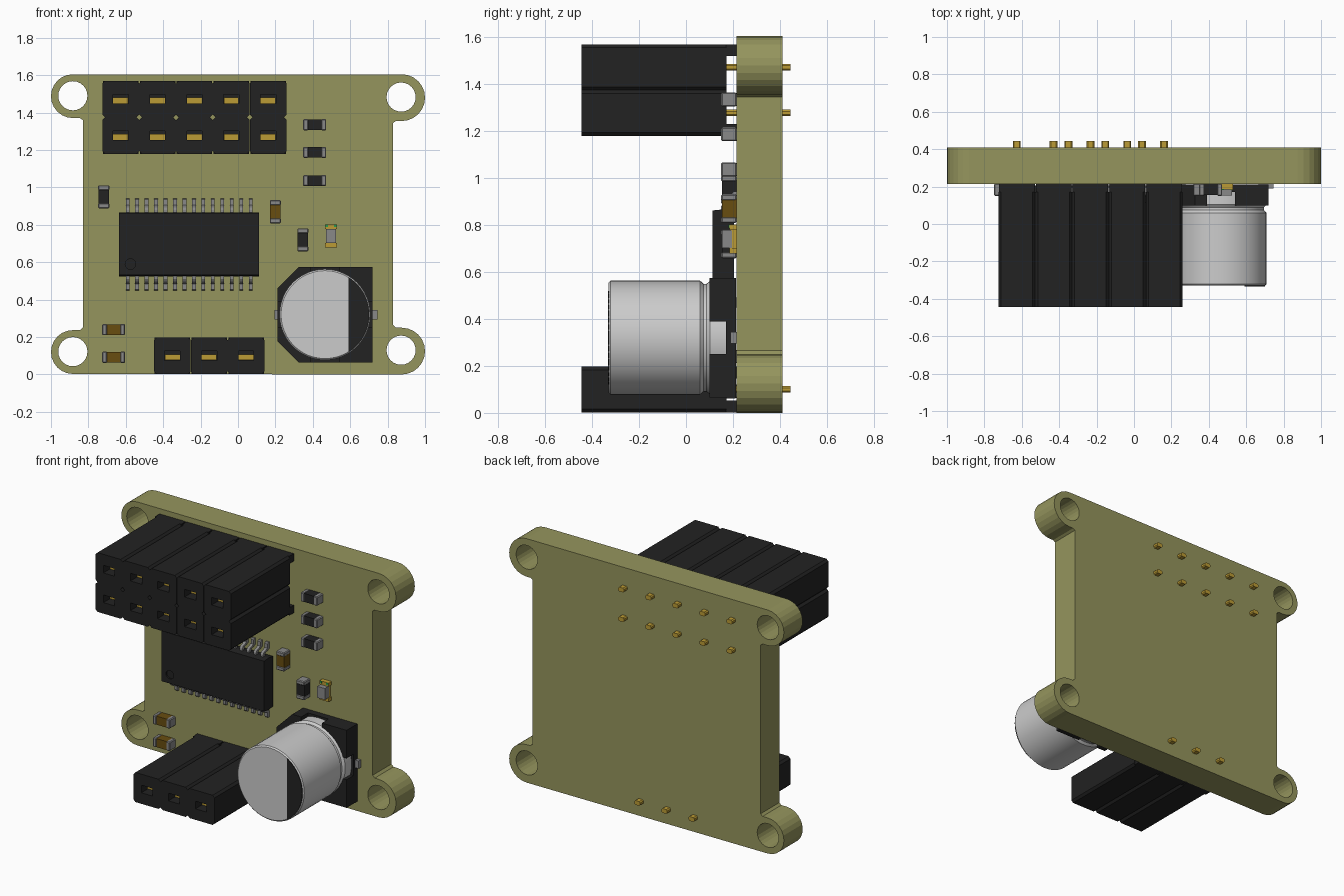
import bpy, bmesh, math
from mathutils import Vector

if "Cube" in bpy.data.objects:
    bpy.data.objects.remove(bpy.data.objects["Cube"])


def material(name, rgb):
    m = bpy.data.materials.new(name)
    m.diffuse_color = (*rgb, 1)
    m.use_nodes = True
    m.node_tree.nodes["Principled BSDF"].inputs["Base Color"].default_value = m.diffuse_color
    return m


OLIVE = material("olive_board", (0.30, 0.30, 0.11))
BLACK = material("black_plastic", (0.016, 0.016, 0.016))
GOLD = material("gold", (0.50, 0.33, 0.035))
BROWN = material("brown_ceramic", (0.14, 0.075, 0.005))
GREEN = material("green", (0.02, 0.35, 0.08))
METAL = material("dull_metal", (0.25, 0.25, 0.25))


def finish(bm, name, mat):
    bmesh.ops.recalc_face_normals(bm, faces=bm.faces[:])
    me = bpy.data.meshes.new(name)
    bm.to_mesh(me)
    bm.free()
    ob = bpy.data.objects.new(name, me)
    bpy.context.collection.objects.link(ob)
    if mat:
        me.materials.append(mat)
    return ob


def prism(name, outline, lo, hi, mat=None, holes=(), axis='Y'):
    """Extrude an outline (with optional holes) along Y (x,z points) or X (y,z points)."""
    bm = bmesh.new()
    for loop in (outline, *holes):
        vs = [bm.verts.new((a, lo, b) if axis == 'Y' else (lo, a, b)) for a, b in loop]
        if holes:
            for i, v in enumerate(vs):
                bm.edges.new((v, vs[i - 1]))
        else:
            bm.faces.new(vs)
    if holes:
        bmesh.ops.triangle_fill(bm, edges=bm.edges[:], use_beauty=True)
    new = bmesh.ops.extrude_face_region(bm, geom=bm.faces[:])["geom"]
    step = Vector((0, hi - lo, 0)) if axis == 'Y' else Vector((hi - lo, 0, 0))
    bmesh.ops.translate(bm, vec=step, verts=[g for g in new if isinstance(g, bmesh.types.BMVert)])
    return finish(bm, name, mat)


def rect(x, z, w, h, c=0):
    """Centred rectangle, corners chamfered by c."""
    a, b = w / 2, h / 2
    if not c:
        return [(x - a, z - b), (x + a, z - b), (x + a, z + b), (x - a, z + b)]
    return [(x - a + c, z - b), (x + a - c, z - b), (x + a, z - b + c), (x + a, z + b - c),
            (x + a - c, z + b), (x - a + c, z + b), (x - a, z + b - c), (x - a, z - b + c)]


def arc(x, z, r, a0, a1, n):
    return [(x + r * math.cos(math.radians(a0 + (a1 - a0) * i / n)),
             z + r * math.sin(math.radians(a0 + (a1 - a0) * i / n))) for i in range(n + 1)]


def circle(x, z, r, n=24):
    return arc(x, z, r, 0, 360, n)[:-1]


def bevel(ob, width):
    m = ob.modifiers.new("bevel", 'BEVEL')
    m.width, m.segments = width, 1


# Board with four drilled ears
outline = (arc(0.875, 0.125, 0.125, -90, 90, 12)
           + [(0.845, 0.25), (0.83, 0.265), (0.83, 1.345), (0.845, 1.355)]
           + arc(0.875, 1.48, 0.125, -90, 90, 12)
           + arc(-0.883, 1.488, 0.117, 90, 270, 12)
           + [(-0.845, 1.371), (-0.83, 1.36), (-0.83, 0.25), (-0.845, 0.237)]
           + arc(-0.883, 0.12, 0.117, 90, 270, 12))
prism("board", outline, 0.215, 0.41, OLIVE,
      [circle(x, z, 0.078) for x, z in ((0.872, 0.13), (0.872, 1.483), (-0.883, 0.122), (-0.883, 1.49))])


# Socket headers: one cell per contact
def socket(x, z, feet):
    prism("socket_cell", rect(x, z, 0.196, 0.195, 0.014), -0.445, 0.15, BLACK,
          [rect(x, z, 0.082, 0.05)])
    prism("socket_back", rect(x, z, 0.196, 0.195, 0.014), 0.15, 0.172, BLACK)
    prism("socket_contact", rect(x, z - 0.008, 0.08, 0.03), -0.38, 0.15, GOLD)
    prism("socket_pin", rect(x, z, 0.042, 0.028, 0.007), 0.17, 0.445, GOLD)
    for side in feet:
        prism("socket_foot", rect(x, z + side * 0.0725, 0.19, 0.05), 0.17, 0.215, BLACK)


for i in range(5):
    socket(-0.627 + 0.197 * i, 1.4725, [1])
    socket(-0.627 + 0.197 * i, 1.2775, [-1])
for i in range(3):
    socket(-0.351 + 0.197 * i, 0.1, [-1, 1])

# Chip body with a dimple
chip = prism("chip_body", [(0.112, 0.532), (0.112, 0.862), (0.16, 0.867), (0.205, 0.86),
                           (0.205, 0.532), (0.16, 0.524)], -0.636, 0.112, BLACK, axis='X')
cutter = prism("dimple_cutter", circle(-0.575, 0.59, 0.028), 0.05, 0.122)
cutter.hide_render = True
cutter.hide_viewport = True
cut = chip.modifiers.new("dimple", 'BOOLEAN')
cut.operation, cut.object, cut.solver = 'DIFFERENCE', cutter, 'EXACT'

# Chip legs: gull-wing profile, arrayed and mirrored about the chip centre
wing = [(0.15, 0.15), (0.15, 0.185), (0.158, 0.197), (0.195, 0.212), (0.195, 0.24), (0.203, 0.247),
        (0.215, 0.247), (0.215, 0.205), (0.172, 0.186), (0.167, 0.15)]
for side, label in ((1, "upper"), (-1, "lower")):
    legs = prism("chip_legs_" + label, [(y, 0.695 + side * d) for y, d in wing],
                 -0.6, -0.58, METAL, axis='X')
    arr = legs.modifiers.new("row", 'ARRAY')
    arr.count = 14
    arr.use_relative_offset = False
    arr.use_constant_offset = True
    arr.constant_offset_displace = (0.0506, 0, 0)


# Small two-terminal parts
def passive(name, x, z, mat, upright=False):
    def part(n, off, length, width, y, m):
        px, pz, w, h = (x, z + off, width, length) if upright else (x + off, z, length, width)
        return prism(n, rect(px, pz, w, h), y, 0.215, m)
    part(name + "_body", 0, 0.08, 0.056, 0.154, mat)
    for s in (-1, 1):
        bevel(part(name + "_terminal", s * 0.048, 0.027, 0.06, 0.15, METAL), 0.005)


for z in (1.335, 1.187, 1.037):
    passive("resistor", 0.41, z, BLACK)
passive("resistor", -0.718, 0.95, BLACK, True)
passive("resistor", 0.347, 0.72, BLACK, True)
passive("ceramic_capacitor", 0.2, 0.87, BROWN, True)
for z in (0.24, 0.092):
    passive("ceramic_capacitor", -0.665, z, BROWN)

# Indicator light
prism("light_base", rect(0.497, 0.74, 0.05, 0.1), 0.19, 0.215, GOLD)
prism("light_lens", rect(0.497, 0.74, 0.055, 0.075), 0.153, 0.195, METAL)
for s in (-1, 1):
    prism("light_terminal", rect(0.497, 0.74 + s * 0.05, 0.066, 0.024), 0.185, 0.215, GOLD)
    prism("light_mark", rect(0.497 + s * 0.022, 0.795, 0.014, 0.014), 0.182, 0.186, GREEN)

# Can capacitor base: plate, four corner posts and two leads
CX, CZ = 0.465, 0.32
prism("can_base", [(0.21, 0.18), (0.325, 0.065), (0.72, 0.065), (0.72, 0.575), (0.325, 0.575),
                   (0.21, 0.46)], 0.17, 0.212, BLACK)
for s in (-1, 1):
    prism("can_post_right", [(CX + 0.075, CZ + s * 0.255), (0.72, CZ + s * 0.255),
                             (0.72, CZ + s * 0.07), (CX + 0.075, CZ + s * 0.07)], 0.1, 0.17, BLACK)
    prism("can_post_left", [(CX - 0.075, CZ + s * 0.255), (0.325, CZ + s * 0.255),
                            (0.21, CZ + s * 0.14), (0.21, CZ + s * 0.07),
                            (CX - 0.075, CZ + s * 0.07)], 0.1, 0.17, BLACK)
    prism("can_lead", rect(CX + 0.005 + s * 0.235, CZ, 0.08, 0.05), 0.19, 0.215, METAL)

# Can capacitor body: lathed profile (radius, y)
bm = bmesh.new()
profile = [(0, -0.33), (0.235, -0.33), (0.243, -0.322), (0.243, 0.06), (0.23, 0.075),
           (0.23, 0.088), (0.243, 0.103), (0.243, 0.172), (0, 0.172)]
vs = [bm.verts.new((CX + r, y, CZ)) for r, y in profile]
edges = [bm.edges.new(p) for p in zip(vs, vs[1:])]
bmesh.ops.spin(bm, geom=vs + edges, cent=(CX, 0, CZ), axis=(0, 1, 0), angle=math.tau, steps=48)
bmesh.ops.remove_doubles(bm, verts=bm.verts[:], dist=1e-4)
can = finish(bm, "can_body", None)
bpy.context.view_layer.objects.active = can
can.select_set(True)
bpy.ops.object.shade_smooth_by_angle(angle=math.radians(30))

# Dark polarity segment on the can's end
prism("can_polarity_mark", arc(CX, CZ, 0.236, -58, 58, 20), -0.333, -0.329, BLACK)
